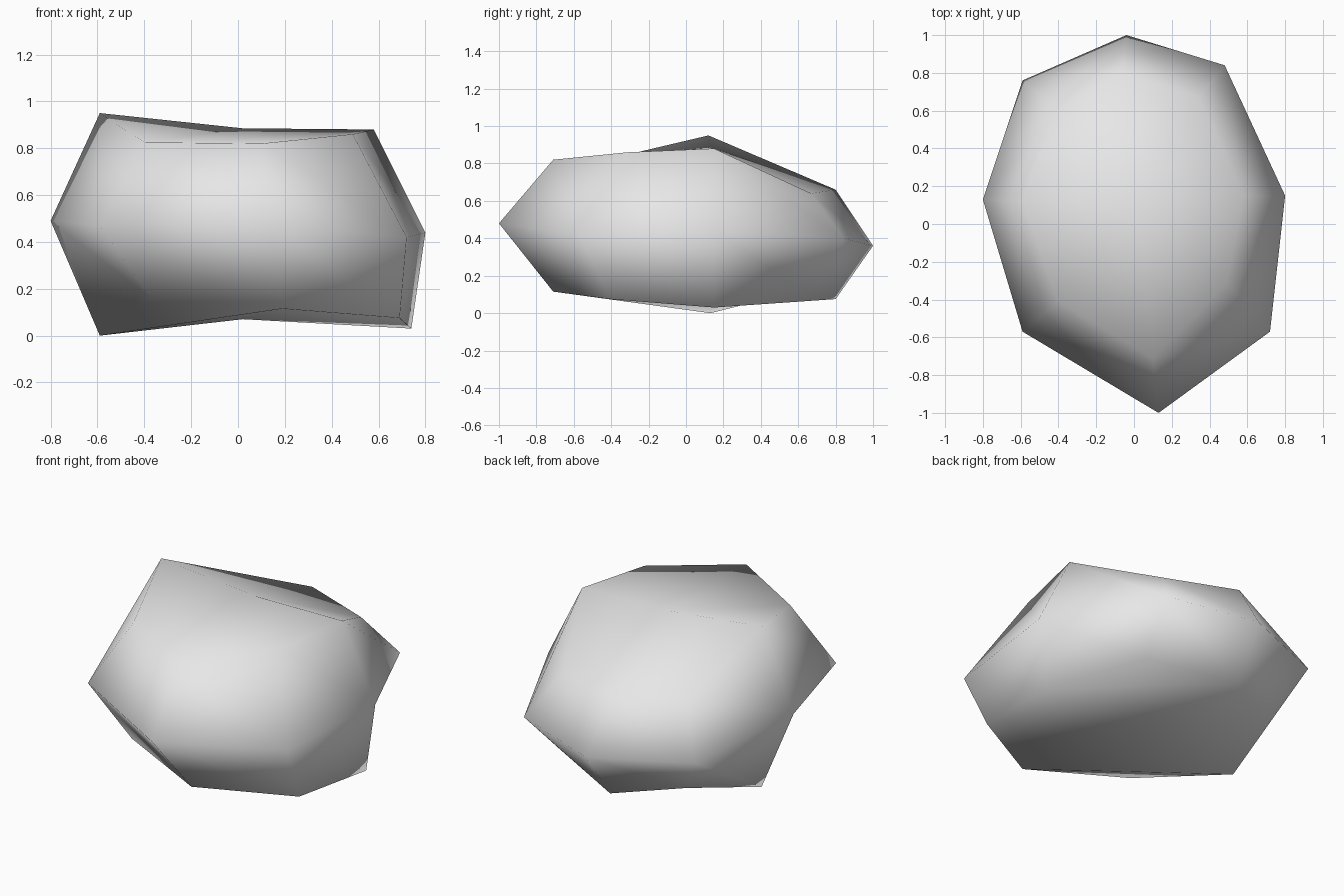
import bpy
import bmesh

# Remove the default cube only
default_cube = bpy.data.objects.get("Cube")
if default_cube:
    bpy.data.objects.remove(default_cube, do_unlink=True)


def make_material(name, colour):
    material = bpy.data.materials.new(name)
    material.use_nodes = True
    material.diffuse_color = colour
    shader = material.node_tree.nodes["Principled BSDF"]
    shader.inputs["Base Color"].default_value = colour
    shader.inputs["Roughness"].default_value = 1.0
    return material


# Control points of the boulder, layer by layer.
# Each layer has a front, middle and back row, running from -x to +x.
bottom_layer = [
    [(-.37, -.47, .16), (.19, -.71, .115), (.69, -.41, .075)],
    [(-.59, .13, 0), (.02, .13, .07), (.74, .15, .03)],
    [(-.4, .57, .11), (-.06, .8, .075), (.42, .6, .14)],
]
middle_layer = [
    [(-.59, -.57, .47), (.13, -1, .48), (.72, -.57, .42)],
    [(-.8, .13, .49), None, (.8, .15, .44)],
    [(-.59, .76, .38), (-.04, 1, .36), (.48, .84, .4)],
]
top_layer = [
    [(-.4, -.41, .825), (.1, -.71, .82), (.49, -.31, .86)],
    [(-.59, .12, .95), (.02, .13, .885), (.58, .15, .88)],
    [(-.42, .6, .64), (-.07, .8, .66), (.34, .67, .64)],
]
layers = [bottom_layer, middle_layer, top_layer]


def build_boulder(name, material):
    # Start from a cube split once along every axis
    bm = bmesh.new()
    bmesh.ops.create_cube(bm, size=2)
    bmesh.ops.subdivide_edges(bm, edges=bm.edges[:], cuts=1, use_grid_fill=True)

    # Pull each grid vertex out to its place on the weathered shape
    for vert in bm.verts:
        column, row, layer = (round(value) + 1 for value in vert.co)
        vert.co = layers[layer][row][column]

    bmesh.ops.recalc_face_normals(bm, faces=bm.faces[:])
    for face in bm.faces:
        face.smooth = True

    mesh = bpy.data.meshes.new(name)
    bm.to_mesh(mesh)
    bm.free()
    mesh.materials.append(material)
    boulder = bpy.data.objects.new(name, mesh)
    bpy.context.collection.objects.link(boulder)
    return boulder


stone_grey = make_material("stone_grey", (.8, .8, .8, 1))
build_boulder("boulder", stone_grey)
